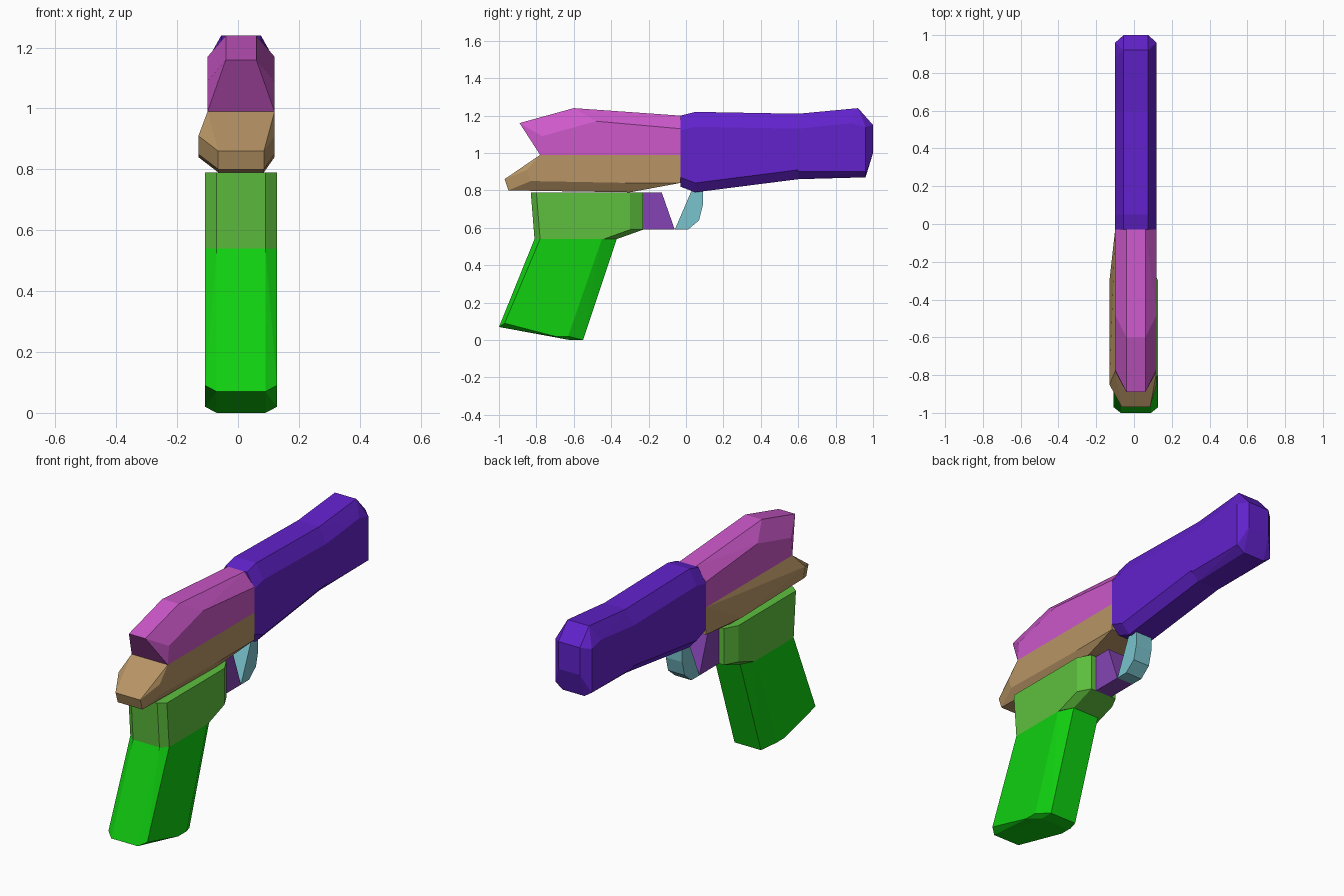
import bpy, bmesh

cube = bpy.data.objects.get("Cube")
if cube:
    bpy.data.objects.remove(cube, do_unlink=True)

# Shared seams between the parts
JOINT = -0.03       # front slide against rear slide and frame
STEP = 0.6          # underside step of the front slide
RAIL = 0.99         # rear slide on frame
FRAME_BASE = 0.79   # frame on upper grip
GRIP_SEAM = 0.54    # upper grip on lower grip
MIDDLE = 0.01       # crosswise centre of the body


def to_linear(c):
    return c / 12.92 if c < 0.04045 else ((c + 0.055) / 1.055) ** 2.4


def material(name, hex_code):
    colour = [to_linear(byte / 255) for byte in bytes.fromhex(hex_code)] + [1]
    mat = bpy.data.materials.new(name)
    mat.use_nodes = True
    mat.diffuse_color = colour
    mat.node_tree.nodes["Principled BSDF"].inputs["Base Color"].default_value = colour
    return mat


def block(name, mat, outline, shoulder=(), width=0.11, slim=0.065,
          back=0, front=0, low=0, high=0, bulge=0):
    """Convex block from a side outline of (y, z) points.

    The outline is slim. A copy of it, pulled inward by back, front, low and
    high, takes the full width, which chamfers the rim. Shoulder points are
    full width where they stand. Bulge widens the right flank.
    """
    bm = bmesh.new()

    def bar(y, z, half, extra=0):
        bm.verts.new((MIDDLE - half - extra, y, z))
        bm.verts.new((MIDDLE + half, y, z))

    points = [*outline, *shoulder]
    centre_y, centre_z = (sum(axis) / len(points) for axis in zip(*points))
    for y, z in outline:
        bar(y, z, slim)
        bar(y + back if y < centre_y else y - front,
            z + low if z < centre_z else z - high, width, bulge)
    for y, z in shoulder:
        bar(y, z, width)

    bmesh.ops.remove_doubles(bm, verts=bm.verts, dist=0.0001)
    bmesh.ops.convex_hull(bm, input=bm.verts)
    inner = [v for v in bm.verts if not v.link_faces]
    bmesh.ops.delete(bm, geom=inner, context="VERTS")
    bmesh.ops.dissolve_limit(bm, angle_limit=0.01, verts=bm.verts, edges=bm.edges)
    bmesh.ops.recalc_face_normals(bm, faces=bm.faces)
    mesh = bpy.data.meshes.new(name)
    bm.to_mesh(mesh)
    bm.free()
    mesh.materials.append(mat)
    bpy.context.collection.objects.link(bpy.data.objects.new(name, mesh))


violet = material("deep violet", "6222CC")
pink = material("orchid pink", "CC58CA")
tan = material("tan", "B89565")
leaf = material("leaf green", "5EC03E")
green = material("bright green", "10D010")
purple = material("purple", "8444B4")
teal = material("pale teal", "7AC4CE")

# Front slide, tapering up to the step, then the muzzle
block("front_slide", violet,
      [(JOINT, 1.2), (0.05, 1.22), (STEP, 1.21),
       (STEP, 0.86), (0.05, 0.79), (JOINT, 0.82)],
      low=0.05, high=0.08)
block("muzzle", violet,
      [(STEP, 1.21), (0.92, 1.24), (1, 1.15), (1, 1), (0.96, 0.87), (STEP, 0.86)],
      shoulder=[(0.96, 1.14), (0.96, 0.9)],
      front=0.04, low=0.04, high=0.08)

# Rear slide with its pointed end
block("rear_slide", pink,
      [(JOINT, 1.2), (-0.6, 1.24), (-0.89, 1.16)],
      shoulder=[(JOINT, RAIL), (-0.78, RAIL)],
      slim=0.05, back=0.12, high=0.07)

# Frame with an overhanging tail and a swollen right flank
block("frame", tan,
      [(-0.3, FRAME_BASE), (-0.95, 0.8), (-0.97, 0.86)],
      shoulder=[(JOINT, RAIL), (-0.78, RAIL), (JOINT, 0.84)],
      slim=0.075, back=0.12, low=0.05, bulge=0.03)

# Grip in two pieces, the lower one slanting backwards
block("upper_grip", leaf,
      [(-0.83, FRAME_BASE), (-0.81, GRIP_SEAM), (-0.37, GRIP_SEAM),
       (-0.23, 0.59), (-0.23, FRAME_BASE)],
      width=0.118, slim=0.08, back=0.03, front=0.07)
block("lower_grip", green,
      [(-0.81, GRIP_SEAM), (-0.37, GRIP_SEAM), (-0.55, 0), (-0.62, 0), (-1, 0.07)],
      width=0.118, slim=0.08, back=0.03, front=0.08, low=0.02)

# Trigger and the curved guard in front of it
block("trigger", purple,
      [(-0.23, FRAME_BASE), (-0.13, FRAME_BASE), (-0.06, 0.59), (-0.23, 0.59)],
      width=0.05, slim=0.05)
block("trigger_guard", teal,
      [(-0.06, 0.59), (0.01, 0.59), (0.07, 0.64), (0.09, 0.72), (0.09, 0.8), (0.03, 0.8)],
      width=0.05, slim=0.05)
